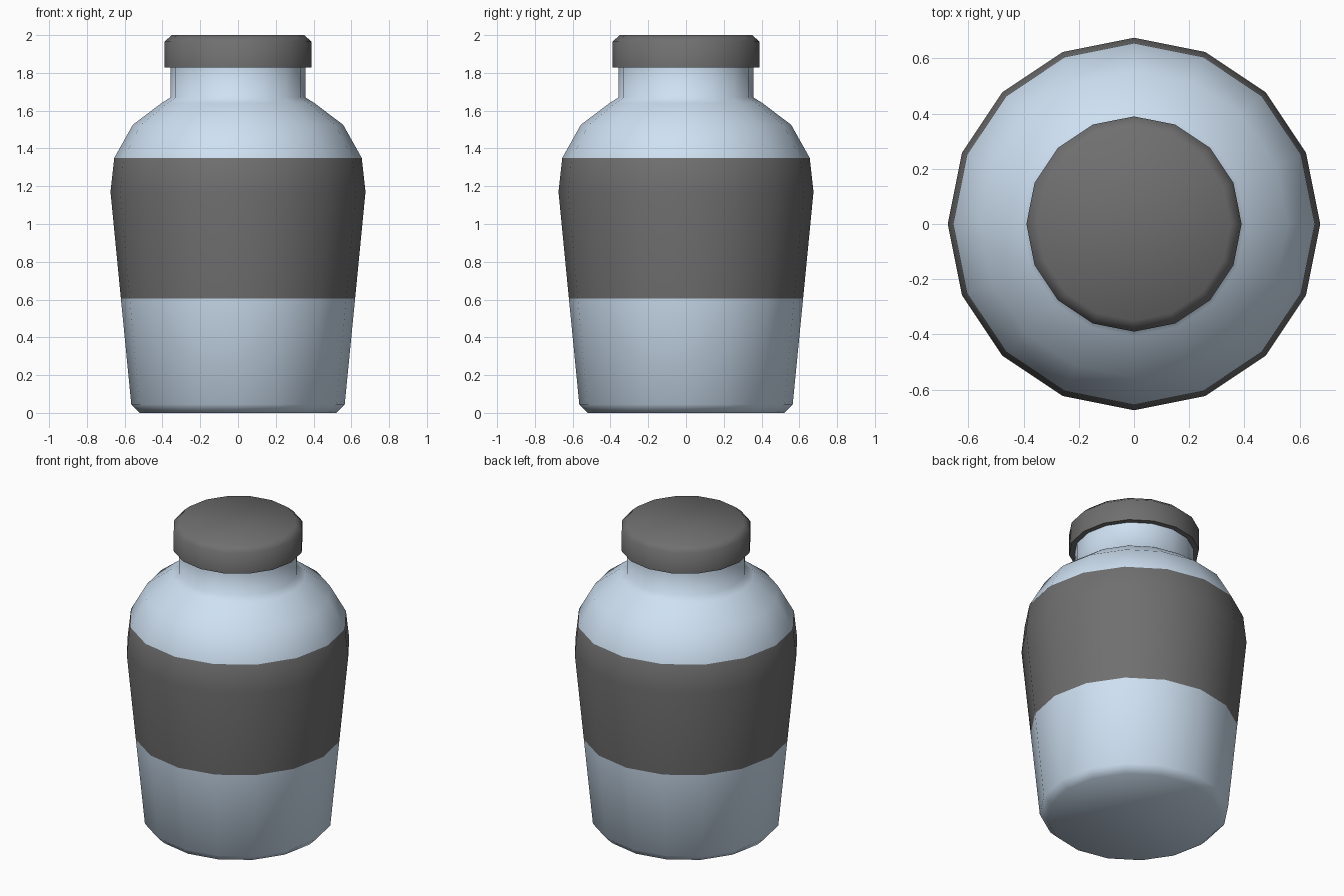
import bpy, bmesh, math

if "Cube" in bpy.data.objects:
    bpy.data.objects.remove(bpy.data.objects["Cube"])

SIDES = 16


def material(name, color):
    m = bpy.data.materials.new(name)
    m.diffuse_color = (*color, 1)
    m.use_nodes = True
    m.node_tree.nodes["Principled BSDF"].inputs["Base Color"].default_value = m.diffuse_color
    return m


def lathe(name, profile, mats, row_mats=None):
    """Spin a (radius, height) profile into a closed faceted solid."""
    bm = bmesh.new()
    rings = []
    for r, z in profile:
        rings.append([bm.verts.new((r * math.cos(2 * math.pi * i / SIDES),
                                    r * math.sin(2 * math.pi * i / SIDES), z))
                      for i in range(SIDES)])
    for k in range(len(rings) - 1):
        a, b = rings[k], rings[k + 1]
        for i in range(SIDES):
            j = (i + 1) % SIDES
            f = bm.faces.new((a[i], a[j], b[j], b[i]))
            f.material_index = row_mats[k] if row_mats else 0
    bm.faces.new(rings[0][::-1])
    bm.faces.new(rings[-1])
    mesh = bpy.data.meshes.new(name)
    bm.to_mesh(mesh)
    bm.free()
    for m in mats:
        mesh.materials.append(m)
    ob = bpy.data.objects.new(name, mesh)
    bpy.context.collection.objects.link(ob)
    bpy.ops.object.select_all(action='DESELECT')
    ob.select_set(True)
    bpy.context.view_layer.objects.active = ob
    bpy.ops.object.shade_smooth_by_angle(angle=math.radians(60))
    return ob


glass = material("pale_blue", (0.62, 0.75, 0.89))
dark = material("dark_grey", (0.16, 0.16, 0.16))

# Bottle body with label band, shoulder and neck
body = [(0.52, 0.0), (0.565, 0.045), (0.62, 0.605), (0.675, 1.17), (0.655, 1.35),
        (0.557, 1.525), (0.405, 1.64), (0.357, 1.67), (0.357, 1.84)]
lathe("bottle_body", body, [glass, dark], [0, 0, 1, 1, 0, 0, 0, 0])

# Cap with a bevelled top edge
lathe("cap", [(0.39, 1.828), (0.39, 1.965), (0.35, 2.0)], [dark])
